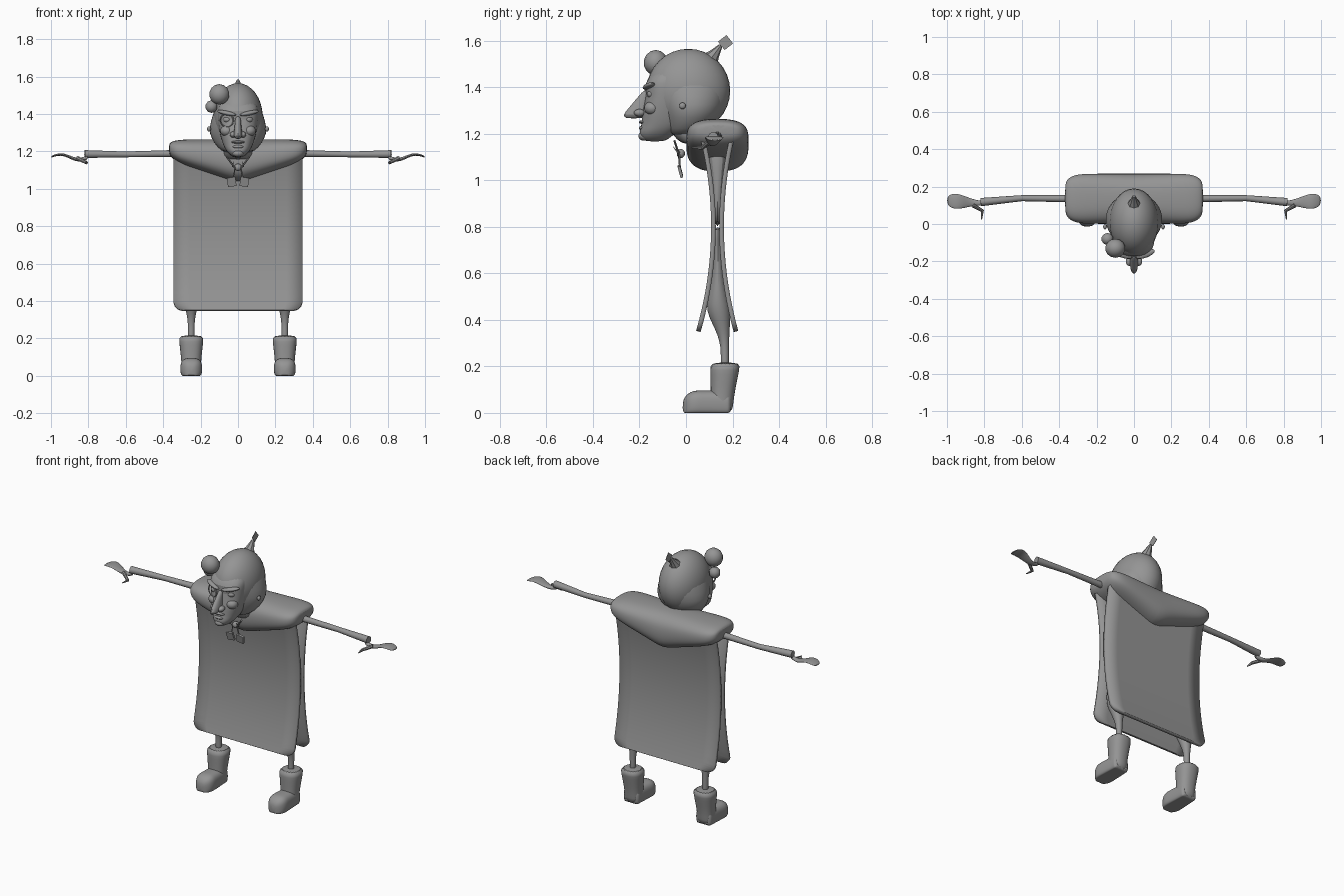
import bpy, bmesh, math
from mathutils import Vector

cube = bpy.data.objects.get("Cube")
if cube:
    bpy.data.objects.remove(cube, do_unlink=True)

GREY = (0.3, 0.3, 0.3, 1)
grey = bpy.data.materials.new("plain grey")
grey.use_nodes = True
grey.diffuse_color = GREY
grey.node_tree.nodes["Principled BSDF"].inputs["Base Color"].default_value = GREY


def steps(low, high, count):
    return [low + (high - low) * i / count for i in range(count + 1)]


def smoothstep(value):
    t = min(max(value, 0), 1)
    return t * t * (3 - 2 * t)


def finish(name, bm, subdivide=False):
    """Turn a bmesh into a smooth-shaded grey object."""
    bmesh.ops.recalc_face_normals(bm, faces=bm.faces)
    mesh = bpy.data.meshes.new(name)
    bm.to_mesh(mesh)
    bm.free()
    mesh.materials.append(grey)
    ob = bpy.data.objects.new(name, mesh)
    bpy.context.collection.objects.link(ob)
    bpy.ops.object.select_all(action='DESELECT')
    ob.select_set(True)
    bpy.context.view_layer.objects.active = ob
    bpy.ops.object.shade_smooth_by_angle(angle=math.radians(40))
    if subdivide:
        ob.modifiers.new("smooth", 'SUBSURF').levels = 1
    return ob


def bridge(bm, rows, closed):
    """Join successive rows of points with quads."""
    rows = [[bm.verts.new(p) for p in row] for row in rows]
    count = len(rows[0])
    for a, b in zip(rows, rows[1:]):
        for i in range(count if closed else count - 1):
            j = (i + 1) % count
            bm.faces.new((a[i], a[j], b[j], b[i]))
    if closed:
        bm.faces.new(rows[0])
        bm.faces.new(rows[-1])


def loft(name, axis, sections, power=2, sides=20):
    """Sections are (position, low a, high a, low b, high b) along an axis."""
    rings = []
    for t, a_low, a_high, b_low, b_high in sections:
        ring = []
        for angle in steps(0, math.tau, sides)[:-1]:
            c, s = (math.copysign(abs(f(angle)) ** (2 / power), f(angle))
                    for f in (math.cos, math.sin))
            a = (a_low + a_high + (a_high - a_low) * c) / 2
            b = (b_low + b_high + (b_high - b_low) * s) / 2
            ring.append({'x': (t, a, b), 'y': (a, t, b), 'z': (a, b, t)}[axis])
        rings.append(ring)
    bm = bmesh.new()
    bridge(bm, rings, closed=True)
    return finish(name, bm, subdivide=True)


def column(name, rows, x=0, **options):
    """Upright loft from rows of (height, half width, front y, back y)."""
    loft(name, 'z', [(z, x - w, x + w, front, back) for z, w, front, back in rows], **options)


def place(ob, location, scale, rotation):
    ob.location, ob.scale, ob.rotation_euler = location, scale, rotation


def ball(name, location, radii, rotation=(0, 0, 0), sides=20):
    bm = bmesh.new()
    bmesh.ops.create_uvsphere(bm, u_segments=sides, v_segments=sides // 2, radius=1)
    place(finish(name, bm), location, radii, rotation)


def plate(name, location, size, rotation):
    bm = bmesh.new()
    bmesh.ops.create_cube(bm, size=1)
    place(finish(name, bm), location, size, rotation)


def tube(name, points, radii, sides=10):
    """Round tube through points, with one radius for each point."""
    points = [Vector(p) for p in points]
    last = len(points) - 1
    rings = []
    for i, (point, radius) in enumerate(zip(points, radii)):
        turn = (points[min(i + 1, last)] - points[max(i - 1, 0)]).to_track_quat('Z', 'Y')
        rings.append([point + turn @ Vector((math.cos(a), math.sin(a), 0)) * radius
                      for a in steps(0, math.tau, sides)[:-1]])
    bm = bmesh.new()
    bridge(bm, rings, closed=True)
    finish(name, bm)


# Front and back cape boards, bowed together at the waist
WAIST, HEM, TOP, HALF, CORNER = 0.8, 0.35, 1.2, 0.345, 0.05


def cape_y(z, back):
    bow = ((WAIST - z) / (WAIST - HEM)) ** 2
    return 0.153 + 0.062 * bow if back else 0.118 - 0.065 * bow


for name, back in (("front_cape", False), ("back_cape", True)):
    heights = [HEM + CORNER * (1 - math.cos(a)) for a in steps(0, math.pi / 2, 6)]
    heights += steps(HEM + CORNER, TOP, 20)[1:]
    rows = []
    for z in heights:
        drop = max(0, HEM + CORNER - z)
        width = HALF - CORNER + math.sqrt(max(CORNER ** 2 - drop ** 2, 0))
        rows.append([(x, cape_y(z, back), z) for x in steps(-width, width, 8)])
    bm = bmesh.new()
    bridge(bm, rows, closed=False)
    board = finish(name, bm).modifiers.new("thickness", 'SOLIDIFY')
    board.thickness, board.offset = 0.02, 0

# Torso filling the gap between the boards
column("torso", [(z, 0.22, cape_y(z, False), cape_y(z, True)) for z in steps(WAIST, TOP, 4)], power=4)

# Draped collar, hanging lowest in the middle and rounded at its ends
collar = []
for angle in steps(-1.5, 1.5, 18):
    t = abs(math.sin(angle))
    pinch = 1 - math.sqrt(1 - t ** 10)
    collar.append((0.37 * math.sin(angle), 0.08 * pinch, 0.27 - 0.07 * pinch,
                   1.03 + 0.12 * t + 0.05 * pinch, 1.265 - 0.03 * pinch))
loft("collar", 'x', collar, power=2.6, sides=24)
column("neck", [(z, 0.08, 0.9 - 0.8 * z, 0.1) for z in steps(1.15, 1.25, 2)])

# Cap and hood with flaring side flaps
ball("cap", (0, 0.01, 1.385), (0.132, 0.18, 0.18), sides=32)
hood = [(1.19, 0.07), (1.22, 0.11), (1.27, 0.145), (1.32, 0.16), (1.4, 0.135), (1.48, 0.11)]
column("hood", [(z, w, -0.08 - 0.3 * (z - TOP), 0.18 * math.sqrt(1 - ((z - 1.39) / 0.21) ** 2))
                for z, w in hood])

# Face follows a front profile, with an oval outline
profile = [(1.165, -0.18), (1.19, -0.2), (1.215, -0.2), (1.24, -0.19), (1.3, -0.19),
           (1.38, -0.165), (1.41, -0.183), (1.48, -0.14)]
column("face", [(z, 0.11 * math.sqrt(1 - ((z - 1.4) / 0.24) ** 2), y, min(0, 1.2 * (z - 1.24)))
                for z, y in profile], power=2.3, sides=24)

# Long nose sloping down to a point
nose = [(1.39 - 0.11 * t, 0.013 + 0.012 * t, -0.18 - 0.095 * t, -0.15) for t in steps(0, 1, 4)]
column("nose", nose + [(1.265, 0.01, -0.262, -0.19)], sides=12)

# Mouth, chin and paired features
ball("upper_lip", (0, -0.185, 1.25), (0.036, 0.018, 0.008))
ball("lower_lip", (0, -0.185, 1.225), (0.03, 0.018, 0.01))
ball("chin", (0, -0.18, 1.19), (0.03, 0.025, 0.02))
for side, s in (("left", 1), ("right", -1)):
    ball(side + "_nostril", (s * 0.026, -0.2, 1.29), (0.018, 0.024, 0.016))
    ball(side + "_cheek", (s * 0.06, -0.145, 1.31), (0.035, 0.035, 0.03))
    ball(side + "_eye", (s * 0.056, -0.146, 1.37), (0.024, 0.022, 0.018))
    ball(side + "_brow", (s * 0.06, -0.16, 1.405), (0.055, 0.02, 0.012), (0, -s * 0.2, s * 0.35))
    ball(side + "_flap_button", (s * 0.155, -0.015, 1.32), (0.01, 0.014, 0.014))

# Round eyepiece over the right eye
circle = steps(0, math.tau, 20)
tube("eyepiece", [(-0.06 + 0.035 * math.cos(a), -0.165 - 0.012 * math.cos(a), 1.367 + 0.035 * math.sin(a))
                  for a in circle], [0.004] * len(circle), sides=6)

# Cap ornaments: two puffs, a horn and its flat tag
ball("large_puff", (-0.1, -0.13, 1.505), (0.055, 0.052, 0.055), sides=14)
ball("small_puff", (-0.142, -0.08, 1.44), (0.034, 0.034, 0.034), sides=10)
tube("horn", [(0, 0.09, 1.5), (0, 0.12, 1.54), (0, 0.15, 1.58)], [0.05, 0.025, 0.008], sides=8)
plate("horn_tag", (0, 0.17, 1.592), (0.002, 0.046, 0.046), (math.radians(38), 0, 0))

# Neck tie with hanging tags and loose ends
ball("tie_knot", (0, -0.022, 1.115), (0.02, 0.018, 0.02), sides=12)
for side, s in (("left", 1), ("right", -1)):
    tube(side + "_tie", [(s * 0.06, -0.05, 1.17), (s * 0.015, -0.03, 1.11), (s * 0.03, -0.025, 1.04)],
         [0.005] * 3, sides=6)
    tube(side + "_loose_end", [(0, -0.02, 1.12), (s * 0.03, -0.035, 1.12), (s * 0.025, -0.055, 1.145)],
         [0.004, 0.004, 0.001], sides=6)
    plate(side + "_tie_tag", (s * 0.034, -0.024, 1.038), (0.046, 0.012, 0.05), (0.25, s * 0.15, 0))

for side, s in (("left", 1), ("right", -1)):
    # Sleeved arm, wavy flat hand and hooked thumb
    tube(side + "_arm", [(s * 0.3, 0.135, 1.19), (s * 0.6, 0.138, 1.184), (s * 0.82, 0.117, 1.186)],
         [0.02, 0.016, 0.022])
    hand = []
    for t in steps(0, 1, 8):
        y, z = 0.11 + 0.015 * t, 1.17 - 0.015 * math.sin(math.tau * t)
        w, h = 0.012 + 0.03 * math.sin(2.7 * t * t), 0.012 - 0.007 * t
        hand.append((s * (0.8 + 0.2 * t), y - w, y + w, z - h, z + h))
    loft(side + "_hand", 'x', hand, sides=14)
    tube(side + "_thumb", [(s * 0.86, 0.1, 1.165), (s * 0.81, 0.07, 1.14), (s * 0.815, 0.025, 1.14)],
         [0.012, 0.009, 0.003], sides=8)

    # Leg flaring out between the cape boards
    x = s * 0.25
    leg = []
    for z in steps(0.18, WAIST, 12):
        flare = smoothstep((z - 0.28) / 0.2)
        gap = (cape_y(z, True) - cape_y(z, False)) / 2
        y, radius = 0.167 - 0.03 * flare, 0.018 + 0.04 * flare
        depth = min(radius, gap)
        leg.append((z, radius, y - depth, y + depth))
    column(side + "_leg", leg, x, sides=14)

    # Boot shaft widening to the cuff, then the round-toed foot
    shaft = []
    for z in steps(0, 0.22, 6):
        grow = 0.016 * smoothstep(z / 0.2 - 0.2)
        y = 0.15 + 0.09 * z
        shaft.append((z, 0.052 + grow, y - 0.05 - grow, y + 0.05 + grow))
    column(side + "_boot_shaft", shaft, x, power=2.3)
    foot = []
    for t in steps(0, 1, 12):
        toe = math.sqrt(1 - (1 - min(0.05 + 3 * t, 1)) ** 2)
        w = (0.063 - 0.012 * t) * toe
        foot.append((-0.015 + 0.21 * t, x - w, x + w, -0.02, 0.035 + 0.062 * toe))
    sole = loft(side + "_boot_foot", 'y', foot, power=2.8)
    # Flatten the sole on the ground
    for v in sole.data.vertices:
        v.co.z = max(v.co.z, 0)
